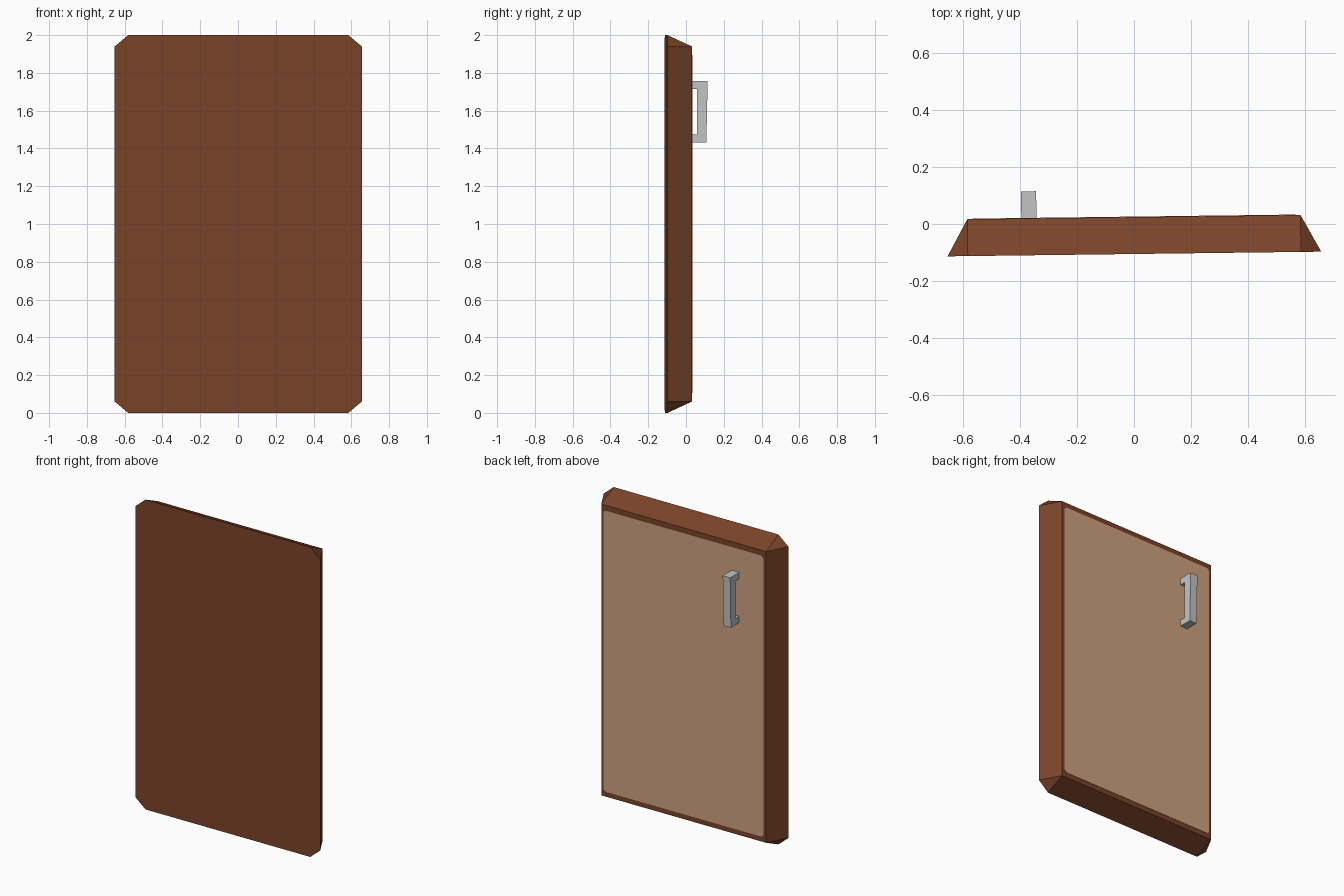
import bpy, bmesh, math
from mathutils import Matrix

if "Cube" in bpy.data.objects:
    bpy.data.objects.remove(bpy.data.objects["Cube"])

TILT = Matrix.Rotation(math.radians(0.72), 4, 'Z')   # door hangs very slightly ajar
FRONT, BACK = -0.105, 0.024


def material(name, rgb):
    m = bpy.data.materials.new(name)
    lin = [(c / 255 / 12.92) if c < 11 else ((c / 255 + 0.055) / 1.055) ** 2.4 for c in rgb]
    m.diffuse_color = (*lin, 1)
    m.use_nodes = True
    m.node_tree.nodes["Principled BSDF"].inputs["Base Color"].default_value = m.diffuse_color
    return m


def make_object(name, bm, mat):
    bmesh.ops.recalc_face_normals(bm, faces=bm.faces)
    bm.transform(TILT)
    me = bpy.data.meshes.new(name)
    bm.to_mesh(me)
    bm.free()
    me.materials.append(mat)
    ob = bpy.data.objects.new(name, me)
    bpy.context.collection.objects.link(ob)
    return ob


def prism(name, profile, vec, mat):
    """Extrude a flat outline along vec."""
    bm = bmesh.new()
    face = bm.faces.new([bm.verts.new(p) for p in profile])
    new = bmesh.ops.extrude_face_region(bm, geom=[face])['geom']
    bmesh.ops.translate(bm, vec=vec, verts=[v for v in new if isinstance(v, bmesh.types.BMVert)])
    return make_object(name, bm, mat)


def cut_rect(w, z0, z1, cx, cz, y):
    """Rectangle outline with cut corners."""
    return [(-w + cx, y, z0), (w - cx, y, z0), (w, y, z0 + cz), (w, y, z1 - cz),
            (w - cx, y, z1), (-w + cx, y, z1), (-w, y, z1 - cz), (-w, y, z0 + cz)]


wood = material("brown_wood", (122, 67, 40))
tan = material("tan_panel", (208, 162, 128))
metal = material("grey_metal", (195, 196, 198))

# door body: cut-corner front outline tapering to a plain rectangle at the back
bm = bmesh.new()
front = [bm.verts.new(p) for p in cut_rect(0.654, 0, 2, 0.071, 0.06, FRONT)]
back = [bm.verts.new((x, BACK, z)) for x, z in
        ((-0.583, 0.06), (0.583, 0.06), (0.583, 1.94), (-0.583, 1.94))]
bm.faces.new(front)
bm.faces.new(back)
for i in range(4):
    a, b, c = front[2 * i], front[2 * i + 1], front[(2 * i + 2) % 8]
    bm.faces.new((a, b, back[(i + 1) % 4], back[i]))      # sloping edge
    bm.faces.new((b, c, back[(i + 1) % 4]))               # corner triangle
make_object("door_body", bm, wood)

# thin panel on the back
prism("back_panel", cut_rect(0.565, 0.092, 1.908, 0.014, 0.014, BACK - 0.002), (0, 0.004, 0), tan)

# bracket-shaped pull handle
x, y0, ym, y1 = -0.394, BACK, 0.063, 0.119
outline = [(y0, 1.432), (y1 - 0.007, 1.432), (y1, 1.757), (y0, 1.757),
           (y0, 1.714), (ym, 1.714), (ym, 1.473), (y0, 1.473)]
prism("handle", [(x, y, z) for y, z in outline], (0.053, 0, 0), metal)
